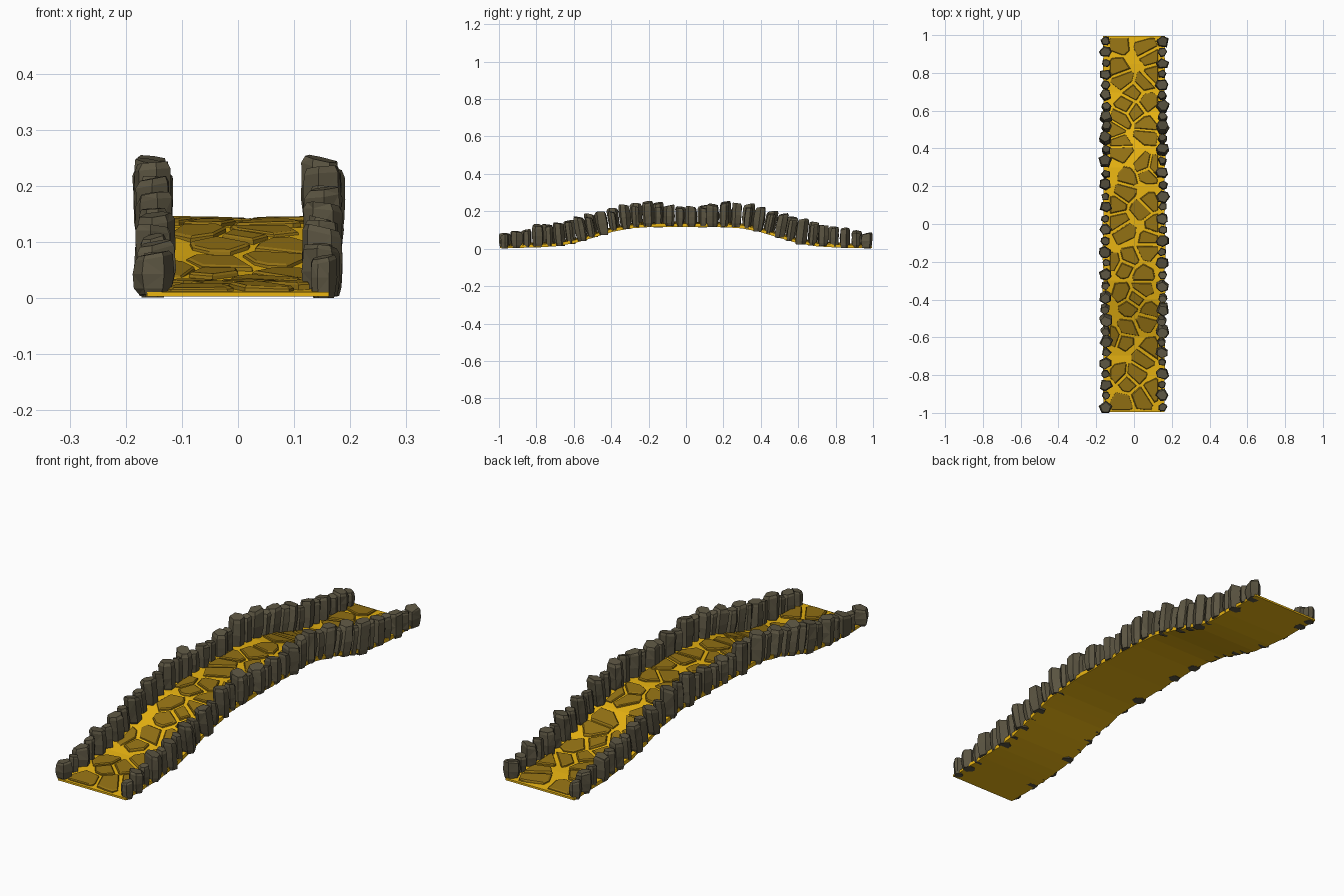
import bpy, bmesh, math, random
from mathutils import Vector

if "Cube" in bpy.data.objects:
    bpy.data.objects.remove(bpy.data.objects["Cube"])

random.seed(7)

# Half-profiles along the bridge: (distance from middle, height)
DECK = [(0, .122), (.2, .121), (.3, .114), (.4, .094), (.5, .063), (.6, .034),
        (.7, .018), (.8, .012), (1, .008)]
WALL = [(0, .230), (.12, .234), (.22, .258), (.3, .241), (.4, .212), (.5, .187),
        (.6, .157), (.7, .142), (.8, .12), (.9, .097), (1, .080)]
THICK = [(0, .018), (.85, .016), (1, .008)]


def sample(profile, y):
    d = min(abs(y), 1)
    for (a, za), (b, zb) in zip(profile, profile[1:]):
        if d <= b:
            return za + (zb - za) * (d - a) / (b - a)
    return profile[-1][1]


def top(y):
    return sample(DECK, y) + sample(THICK, y)


def material(name, rgb):
    m = bpy.data.materials.new(name)
    m.diffuse_color = (*rgb, 1)
    m.use_nodes = True
    m.node_tree.nodes["Principled BSDF"].inputs["Base Color"].default_value = m.diffuse_color
    return m


def finish(bm, name, mat):
    bmesh.ops.recalc_face_normals(bm, faces=bm.faces)
    me = bpy.data.meshes.new(name)
    bm.to_mesh(me)
    bm.free()
    ob = bpy.data.objects.new(name, me)
    ob.data.materials.append(mat)
    bpy.context.collection.objects.link(ob)
    return ob


def loft(bm, rings):
    """Skin closed rings of points and cap both ends."""
    vs = [[bm.verts.new(p) for p in r] for r in rings]
    n = len(vs[0])
    for a, b in zip(vs, vs[1:]):
        for i in range(n):
            j = (i + 1) % n
            bm.faces.new((a[i], a[j], b[j], b[i]))
    bm.faces.new(vs[0][::-1])
    bm.faces.new(vs[-1])


def clip(poly, n, d):
    """Keep the part of a 2D polygon where p.n <= d."""
    out = []
    for p, q in zip(poly, poly[1:] + poly[:1]):
        a, b = p.dot(n) - d, q.dot(n) - d
        if a <= 0:
            out.append(p)
        if a * b < 0:
            out.append(p.lerp(q, a / (a - b)))
    return out


sand = material("sand", (.82, .46, .006))
paving = material("paving", (.30, .17, .007))
rock = material("rock", (.105, .090, .054))

# Deck: thin arched slab, thinning towards both ends
bm = bmesh.new()
rings = []
for i in range(41):
    y = -.995 + 1.99 * i / 40
    z = sample(DECK, y)
    w = .164 + random.uniform(-.004, .004)
    rings.append([(-w, y, z), (w, y, z), (w, y, top(y)), (-w, y, top(y))])
loft(bm, rings)
finish(bm, "deck", sand)

# Paving stones: shrunken irregular cells, raised above the deck
seeds = []
rows = 20
for r in range(rows):
    y = -.945 + 1.89 * r / (rows - 1)
    s = random.uniform(-.025, .025)
    for x in (-.062, .062):
        seeds.append(Vector((x + s + random.uniform(-.018, .018),
                             y + math.copysign(.022, x) * (-1) ** r + random.uniform(-.022, .022))))
    if random.random() < .5:
        seeds.append(Vector((random.choice((-.105, 0, .105)), y + .05)))
bm = bmesh.new()
for c in seeds:
    poly = [Vector(p) for p in ((-.128, -.985), (.128, -.985), (.128, .985), (-.128, .985))]
    gap = random.uniform(.004, .009)
    for o in seeds:
        if o is not c and (o - c).length < .4:
            n = (o - c).normalized()
            poly = clip(poly, n, (o + c).dot(n) / 2 - gap)
    turn = random.random() * 6
    for k in range(6):
        a = turn + k * math.tau / 6 + random.uniform(-.3, .3)
        n = Vector((math.cos(a), math.sin(a)))
        poly = clip(poly, n, c.dot(n) + random.uniform(.048, .070))
    if len(poly) < 3:
        continue
    mid = sum(poly, Vector((0, 0))) / len(poly)
    h = random.uniform(.007, .011)
    slope = (top(mid.y + .04) - top(mid.y - .04)) / .08
    tilt = Vector((random.uniform(-.03, .03), slope + random.uniform(-.03, .03)))
    base = [(p.x, p.y, top(p.y) - .006) for p in poly]
    rings = [base]
    for scale, lift in ((.98, h * .6), (.88, h)):
        ring = []
        for p in poly:
            q = mid + (p - mid) * scale
            ring.append((q.x, q.y, top(mid.y) + lift + (q - mid).dot(tilt)))
        rings.append(ring)
    loft(bm, rings)
finish(bm, "paving_stones", paving)


# Walls: rows of alternating thick and thin rough upright stones
def wall(name, side):
    bm = bmesh.new()
    count = 34
    for i in range(count):
        big = (i % 2 == 0) == (side < 0)
        r = random.uniform(.033, .037) if big else random.uniform(.023, .027)
        y = -.967 + 1.934 * i / (count - 1) + random.uniform(-.004, .004)
        x = side * (.150 + random.uniform(-.004, .004))
        z0 = sample(DECK, y) + random.uniform(-.003, .007)
        height = sample(WALL, y) - z0 + (.003 if big else -.010) + random.uniform(-.008, .006)
        slope = (sample(DECK, y + .04) - sample(DECK, y - .04)) / .08
        lean = -slope * .6
        sx, sy = random.uniform(-.25, .25), random.uniform(-.25, .25)
        n = random.choice((5, 6, 6, 7))
        turn = random.random() * 6
        angles = [turn + (k + random.uniform(-.2, .2)) * math.tau / n for k in range(n)]
        rings = []
        for t, s in ((0, .78), (.15, .93), (.5, 1.0), (.9, .97), (1, .82)):
            ring = []
            for a in angles:
                q = r * s * random.uniform(.92, 1.08)
                dx, dy = q * math.cos(a), q * math.sin(a) * .92
                z = height * t + (sx * dx + sy * dy if t > .8 else 0)
                py = max(-1, min(1, y + dy + lean * height * t))
                ring.append((x + dx, py, max(.003, z0 + z)))
            rings.append(ring)
        loft(bm, rings)
    # Triangulate so the rough sides stay faceted
    bmesh.ops.triangulate(bm, faces=bm.faces)
    finish(bm, name, rock)


wall("left_wall_stones", -1)
wall("right_wall_stones", 1)

# Rest the lowest point on the ground
obs = [o for o in bpy.data.objects if o.type == 'MESH']
low = min(v.co.z for o in obs for v in o.data.vertices)
for o in obs:
    for v in o.data.vertices:
        v.co.z -= low
